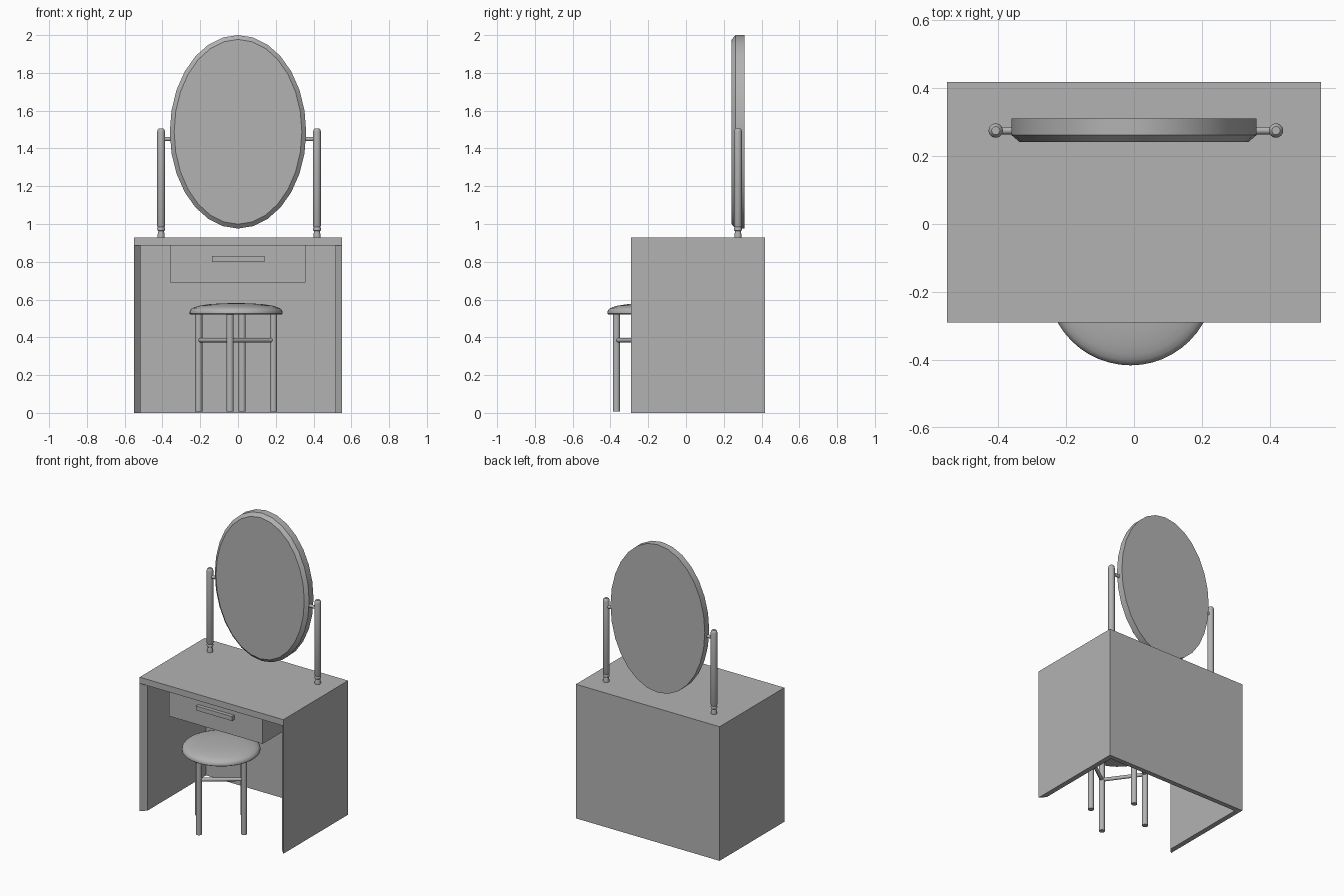
import bpy, bmesh, math
from mathutils import Vector

if "Cube" in bpy.data.objects:
    bpy.data.objects.remove(bpy.data.objects["Cube"])

grey = bpy.data.materials.new("dark_grey")
grey.diffuse_color = (0.45, 0.45, 0.45, 1)
grey.use_nodes = True
grey.node_tree.nodes["Principled BSDF"].inputs["Base Color"].default_value = grey.diffuse_color


def finish(bm, name, smooth=True):
    bmesh.ops.remove_doubles(bm, verts=bm.verts, dist=1e-5)
    bmesh.ops.recalc_face_normals(bm, faces=bm.faces)
    me = bpy.data.meshes.new(name)
    bm.to_mesh(me)
    bm.free()
    me.materials.append(grey)
    ob = bpy.data.objects.new(name, me)
    bpy.context.collection.objects.link(ob)
    if smooth:
        bpy.ops.object.select_all(action='DESELECT')
        ob.select_set(True)
        bpy.context.view_layer.objects.active = ob
        bpy.ops.object.shade_smooth_by_angle(angle=math.radians(35))
    return ob


def prism(name, outline, z0, z1):
    """Extrude an (x, y) outline from z0 to z1."""
    bm = bmesh.new()
    low = [bm.verts.new((x, y, z0)) for x, y in outline]
    face = bm.faces.new(low)
    new = bmesh.ops.extrude_face_region(bm, geom=[face])["geom"]
    bmesh.ops.translate(bm, vec=(0, 0, z1 - z0),
                        verts=[g for g in new if isinstance(g, bmesh.types.BMVert)])
    return finish(bm, name, False)


def box(name, x0, x1, y0, y1, z0, z1):
    return prism(name, [(x0, y0), (x1, y0), (x1, y1), (x0, y1)], z0, z1)


def loft(name, rings):
    """Bridge rings of points and cap both ends."""
    bm = bmesh.new()
    rings = [[bm.verts.new(p) for p in ring] for ring in rings]
    n = len(rings[0])
    for a, b in zip(rings, rings[1:]):
        for i in range(n):
            j = (i + 1) % n
            bm.faces.new((a[i], a[j], b[j], b[i]))
    bm.faces.new(rings[0])
    bm.faces.new(rings[-1])
    return finish(bm, name)


def lathe(name, profile, loc, n=24):
    turns = [2 * math.pi * i / n for i in range(n)]
    return loft(name, [[(loc[0] + r * math.cos(t), loc[1] + r * math.sin(t), z) for t in turns]
                       for r, z in profile])


def rod(name, p, q, r, n=16):
    p, q = Vector(p), Vector(q)
    bm = bmesh.new()
    bmesh.ops.create_cone(bm, cap_ends=True, segments=n, radius1=r, radius2=r, depth=(q - p).length)
    rot = (q - p).to_track_quat('Z', 'Y')
    for v in bm.verts:
        v.co = rot @ v.co + (p + q) / 2
    return finish(bm, name)


# Desk carcass; the side panels are mitred at the front edge
box("desk_top", -0.55, 0.55, -0.29, 0.418, 0.885, 0.928)
for side, s in (("left", -1), ("right", 1)):
    prism(side + "_panel", [(s * 0.55, -0.29), (s * 0.515, -0.252), (s * 0.515, 0.418),
                            (s * 0.55, 0.418)], 0, 0.885)
box("back_panel", -0.515, 0.515, 0.385, 0.418, 0, 0.885)

# Drawer and handle
box("drawer", -0.36, 0.357, -0.24, 0.385, 0.69, 0.885)
box("drawer_handle", -0.137, 0.14, -0.265, -0.24, 0.80, 0.83)

# Oval mirror with a bevelled front rim
turns = [2 * math.pi * i / 28 for i in range(28)]
loft("mirror", [[((0.361 - inset) * math.cos(t), y, 1.488 + (0.512 - inset) * math.sin(t))
                 for t in turns]
                for y, inset in ((0.31, 0), (0.262, 0), (0.242, 0.023))])

# Turned mirror posts and pivot pins
post = [(0.019, 0.925), (0.019, 0.942), (0.015, 0.962), (0.020, 0.966), (0.021, 0.976),
        (0.018, 0.984), (0.021, 0.990), (0.021, 1.488), (0.018, 1.500), (0.012, 1.506)]
for side, x in (("left", -0.407), ("right", 0.418)):
    lathe(side + "_post", post, (x, 0.275))
    rod(side + "_pivot", (x, 0.275, 1.45), (math.copysign(0.35, x), 0.275, 1.45), 0.011)

# Stool seat, cushioned dome
cx, cy = -0.01, -0.17
seat = [(0.243, 0.522), (0.246, 0.525), (0.246, 0.535), (0.242, 0.545), (0.232, 0.554),
        (0.215, 0.561), (0.19, 0.568), (0.145, 0.575), (0.09, 0.579), (0.03, 0.581)]
lathe("seat", seat, (cx, cy), 48)

# Stool legs on a slightly turned square, joined by stretchers
feet = [(cx - 0.032, cy - 0.198), (cx + 0.198, cy - 0.032),
        (cx + 0.032, cy + 0.198), (cx - 0.198, cy + 0.032)]
for i, p in enumerate(feet):
    rod(f"stool_leg_{i + 1}", (*p, 0.008), (*p, 0.526), 0.019, 20)
    q = feet[(i + 1) % 4]
    rod(f"stretcher_{i + 1}", (*p, 0.385), (*q, 0.385), 0.012)
